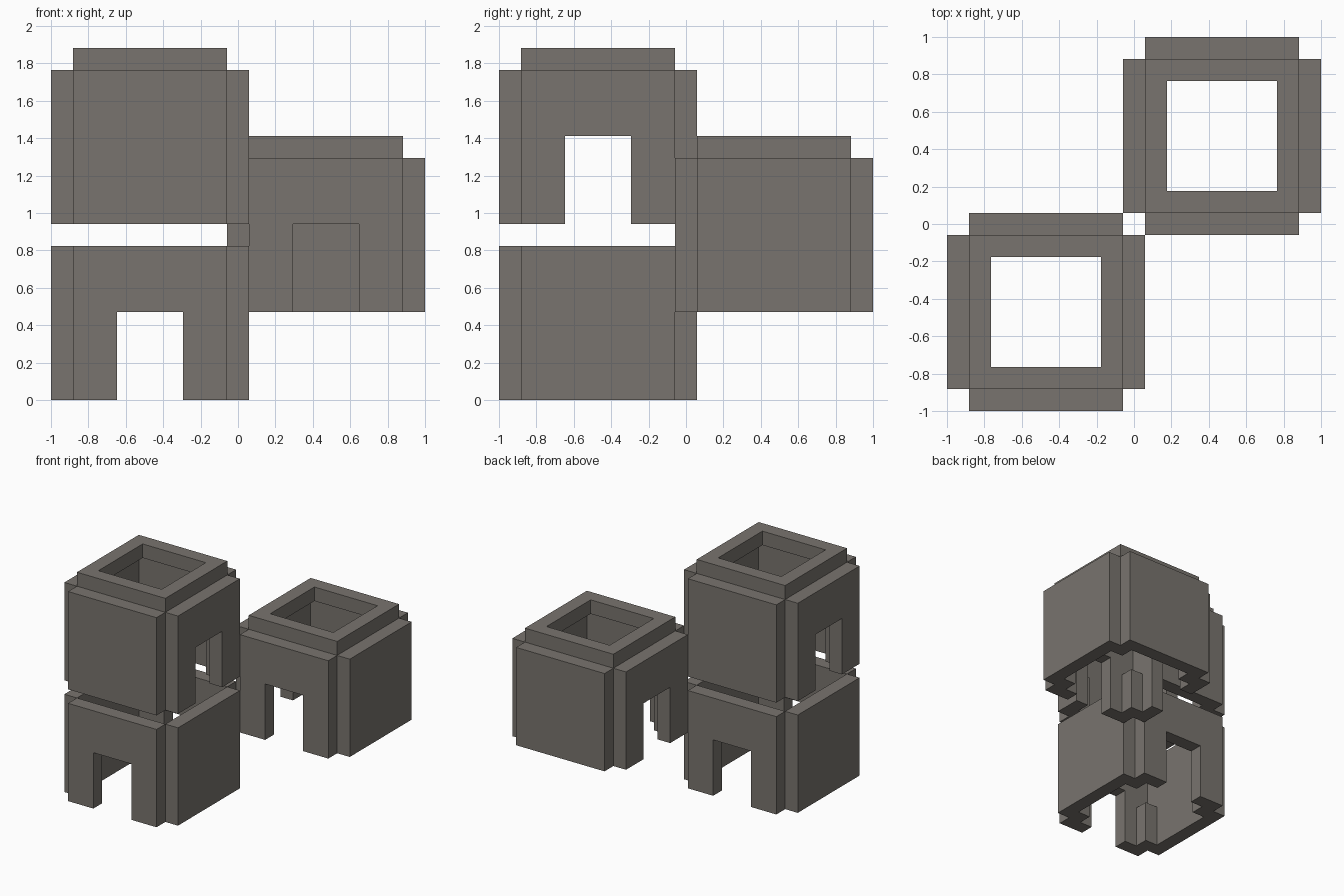
import bpy, bmesh
from math import pi
from mathutils import Matrix, Vector

cube = bpy.data.objects.get("Cube")
if cube:
    bpy.data.objects.remove(cube, do_unlink=True)

U = 2 / 17  # the whole model sits on a 17-step grid

stone = bpy.data.materials.new("warm_grey_stone")
stone.use_nodes = True
colour = (0.19, 0.174, 0.156, 1)
stone.diffuse_color = colour
stone.node_tree.nodes["Principled BSDF"].inputs["Base Color"].default_value = colour


def finish(bm, name, matrix):
    bm.transform(Matrix.Scale(U, 4) @ matrix)
    bmesh.ops.recalc_face_normals(bm, faces=bm.faces)
    mesh = bpy.data.meshes.new(name)
    bm.to_mesh(mesh)
    bm.free()
    mesh.materials.append(stone)
    bpy.context.collection.objects.link(bpy.data.objects.new(name, mesh))


def extrude_profile(bm, points, direction):
    face = bm.faces.new([bm.verts.new(p) for p in points])
    result = bmesh.ops.extrude_face_region(bm, geom=[face], use_keep_orig=True)
    verts = [g for g in result["geom"] if isinstance(g, bmesh.types.BMVert)]
    bmesh.ops.translate(bm, verts=verts, vec=direction)


def wall(name, matrix, door):
    # Upright slab on the front side of a room, with an optional doorway
    outline = [(-3.5, 0), (-3.5, 7), (3.5, 7), (3.5, 0)]
    if door:
        outline += [(1.5, 0), (1.5, 4), (-1.5, 4), (-1.5, 0)]
    bm = bmesh.new()
    extrude_profile(bm, [(x, -4.5, z) for x, z in outline], (0, 1, 0))
    finish(bm, name, matrix)


def corner_post(name, matrix):
    # Short square post tucked into the inner corner
    bm = bmesh.new()
    extrude_profile(bm, [(x, y, 0) for x, y in
                         ((-3.5, -3.5), (-2.5, -3.5), (-2.5, -2.5), (-3.5, -2.5))], (0, 0, 3))
    finish(bm, name, matrix)


def top_rim(name, matrix):
    # Square ring standing above the walls
    bm = bmesh.new()
    corners = ((-1, -1), (1, -1), (1, 1), (-1, 1))
    loops = [[bm.verts.new((x * r, y * r, z)) for x, y in corners]
             for r, z in ((3.5, 7), (3.5, 8), (2.5, 8), (2.5, 7))]
    for k in range(4):
        a, b = loops[k], loops[(k + 1) % 4]
        for i in range(4):
            j = (i + 1) % 4
            bm.faces.new((a[i], a[j], b[j], b[i]))
    finish(bm, name, matrix)


SIDES = ("front", "left", "back", "right")  # quarter turns, starting at -y


def room(name, centre, doors, rim):
    place = Matrix.Translation(Vector(centre))
    for i, side in enumerate(SIDES):
        turned = place @ Matrix.Rotation(i * pi / 2, 4, "Z")
        wall(f"{name}_{side}_wall", turned, side in doors)
        corner_post(f"{name}_corner_post_{i + 1}", turned)
    if rim:
        top_rim(f"{name}_top_rim", place)


room("lower_room", (-4, -4, 0), ("front", "back"), False)
room("upper_room", (-4, -4, 8), ("left", "right"), True)
room("side_room", (4, 4, 4), ("front", "right"), True)
